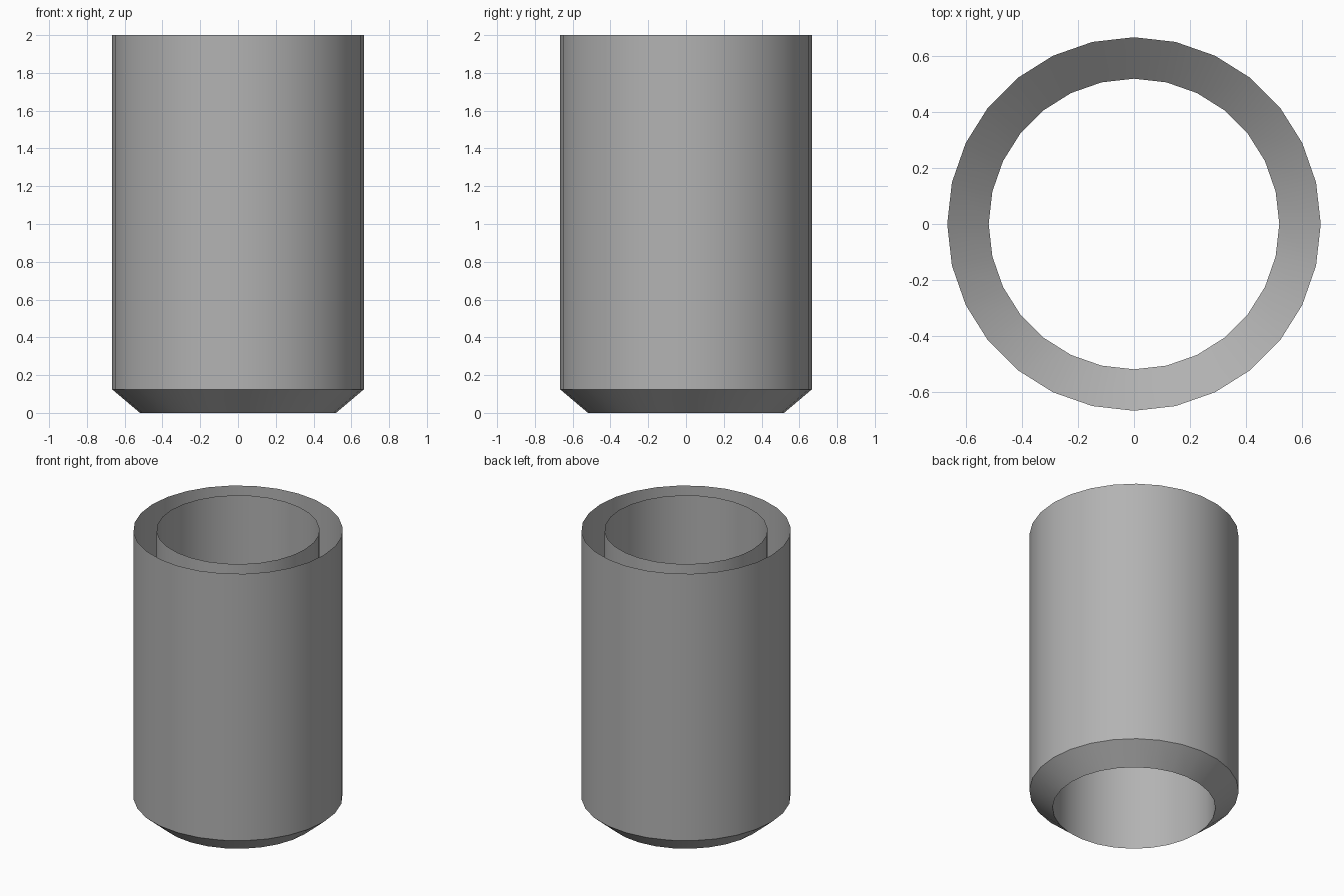
import bpy, bmesh
from math import cos, sin, tau, radians

if "Cube" in bpy.data.objects:
    bpy.data.objects.remove(bpy.data.objects["Cube"])

SIDES = 28
# Wall profile (radius, z): outer rim, chamfer, bottom lip, inner rim.
# The gap between the two walls stays open at the top.
PROFILE = [(0.667, 2.0), (0.667, 0.125), (0.519, 0.0), (0.519, 2.0)]


def lathe(name, profile, sides):
    bm = bmesh.new()
    rings = [[bm.verts.new((r * cos(tau * i / sides), r * sin(tau * i / sides), z))
              for i in range(sides)] for r, z in profile]
    for upper, lower in zip(rings, rings[1:]):
        for i in range(sides):
            j = (i + 1) % sides
            bm.faces.new((upper[i], lower[i], lower[j], upper[j]))
    mesh = bpy.data.meshes.new(name)
    bm.to_mesh(mesh)
    bm.free()
    obj = bpy.data.objects.new(name, mesh)
    bpy.context.collection.objects.link(obj)
    return obj


# Double-walled open sleeve
sleeve = lathe("double_walled_sleeve", PROFILE, SIDES)
bpy.context.view_layer.objects.active = sleeve
sleeve.select_set(True)
bpy.ops.object.shade_smooth_by_angle(angle=radians(30))

# Dark grey finish
grey = bpy.data.materials.new("dark_grey")
grey.diffuse_color = (0.45, 0.45, 0.45, 1.0)
grey.use_nodes = True
grey.node_tree.nodes["Principled BSDF"].inputs["Base Color"].default_value = grey.diffuse_color
sleeve.data.materials.append(grey)
